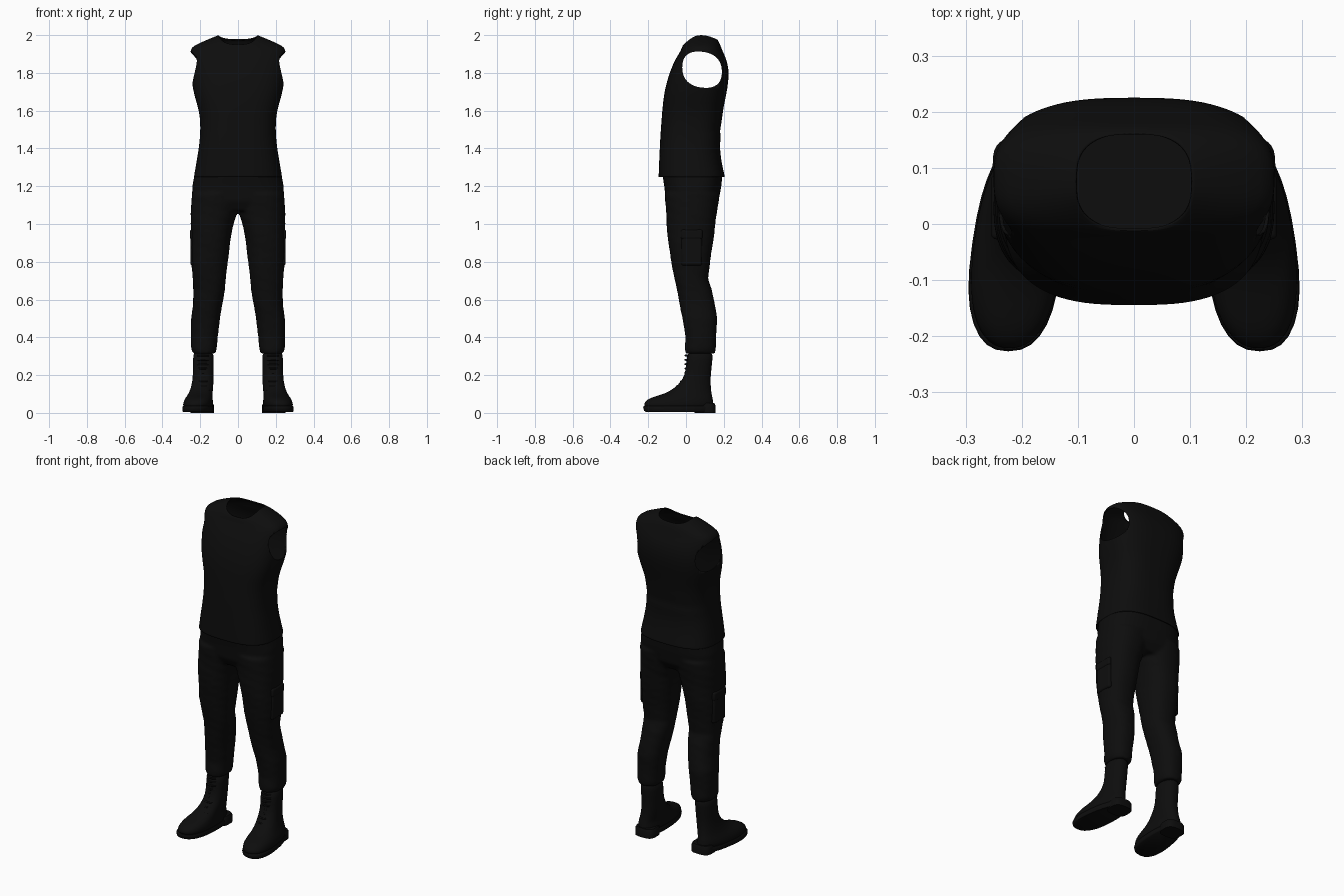
import bpy, bmesh, math
from mathutils import Vector

cube = bpy.data.objects.get("Cube")
if cube:
    bpy.data.objects.remove(cube)

black = bpy.data.materials.new("black")
black.use_nodes = True
black.diffuse_color = (0.004, 0.004, 0.004, 1)
bsdf = black.node_tree.nodes["Principled BSDF"]
bsdf.inputs["Base Color"].default_value = black.diffuse_color


def signed_pow(v, p):
    return math.copysign(abs(v) ** p, v)


def loft(bm, rings, sides=32, power=2.5, taper=0, caps=True, ripple=0):
    """Stack rings of (z, left x, right x, front y, back y, front drop, back drop)."""
    loops = []
    for row in rings:
        z, xa, xb, yf, yb, df, db = (tuple(row) + (0, 0))[:7]
        loop = []
        for i in range(sides):
            a = math.tau * i / sides
            u = signed_pow(math.cos(a), 2 / power)
            v = signed_pow(math.sin(a), 2 / power)
            wide = 1 - taper * v
            drop = df * v * v if v < 0 else db * v * v
            fold = 1 + ripple * math.sin(3 * a + 70 * z) * math.sin(40 * z + a)
            loop.append(bm.verts.new(((xa + xb) / 2 + u * wide * fold * (xb - xa) / 2,
                                      (yf + yb) / 2 + v * fold * (yb - yf) / 2, z - drop)))
        loops.append(loop)
    for low, high in zip(loops, loops[1:]):
        for i in range(sides):
            j = (i + 1) % sides
            bm.faces.new((low[i], low[j], high[j], high[i]))
    if caps:
        bm.faces.new(loops[0][::-1])
        bm.faces.new(loops[-1])


def finish(bm, name, mirror=False, subsurf=0):
    mesh = bpy.data.meshes.new(name)
    bm.to_mesh(mesh)
    bm.free()
    obj = bpy.data.objects.new(name, mesh)
    bpy.context.collection.objects.link(obj)
    mesh.materials.append(black)
    for poly in mesh.polygons:
        poly.use_smooth = True
    if subsurf:
        obj.modifiers.new("Smooth form", "SUBSURF").levels = subsurf
        obj.modifiers[-1].render_levels = subsurf
    if mirror:
        obj.modifiers.new("Other side", "MIRROR")
    return obj


def sharpen(obj, degrees=40):
    bpy.ops.object.select_all(action="DESELECT")
    obj.select_set(True)
    bpy.context.view_layer.objects.active = obj
    bpy.ops.object.shade_smooth_by_angle(angle=math.radians(degrees))


# Sleeveless shirt: hem, waist, chest, shoulders, neckline
bm = bmesh.new()
profile = [
    (1.25, .233, -.145, .205), (1.26, .232, -.145, .204), (1.34, .218, -.142, .185),
    (1.42, .205, -.138, .178), (1.46, .202, -.136, .186), (1.49, .2, -.134, .178),
    (1.53, .2, -.131, .188), (1.6, .205, -.126, .195), (1.68, .232, -.118, .212),
    (1.75, .245, -.103, .225), (1.82, .251, -.08, .227), (1.88, .253, -.055, .212, .005),
    (1.925, .253, -.035, .195, .02, .015), (1.945, .235, -.024, .185, .018, .005),
    (1.975, .165, -.018, .172, .03, .005), (1.997, .112, -.012, .163, .045, .018),
    (2.0, .104, -.008, .16, .05, .022)]
loft(bm, [(z, -w, w, *rest) for z, w, *rest in profile], sides=48, power=2.8, caps=False)
shirt = finish(bm, "sleeveless_shirt", subsurf=1)
shell = shirt.modifiers.new("Cloth", "SOLIDIFY")
shell.thickness = 0.006

# Armhole cutter: oval tube running across both sides
bm = bmesh.new()
for x in (-.4, .4):
    oval = []
    for i in range(40):
        a = math.tau * i / 40
        y = signed_pow(math.cos(a), .85)
        z = signed_pow(math.sin(a), .85)
        oval.append(bm.verts.new((x, .085 + .105 * y, 1.817 + .095 * z - .012 * y)))
    bm.faces.new(oval)
bm.verts.ensure_lookup_table()
for i in range(40):
    j = (i + 1) % 40
    bm.faces.new((bm.verts[i], bm.verts[j], bm.verts[40 + j], bm.verts[40 + i]))
bmesh.ops.recalc_face_normals(bm, faces=bm.faces)
cutter = finish(bm, "armhole_cutter")
cutter.hide_render = True
cutter.hide_set(True)
cut = shirt.modifiers.new("Armholes", "BOOLEAN")
cut.operation = "DIFFERENCE"
cut.object = cutter
sharpen(shirt, 50)

# Trousers: seat and two legs fused into one cloth surface
bm = bmesh.new()
seat = [(1.07, .225, -.08, .14), (1.12, .242, -.107, .172), (1.2, .242, -.115, .187),
        (1.28, .226, -.128, .195)]
loft(bm, [(z, -w, w, f, b) for z, w, f, b in seat], sides=48, power=2.7)
leg = [(.315, .118, .24, -.002, .152), (.34, .112, .249, -.006, .158), (.4, .108, .249, -.003, .16),
       (.5, .095, .249, -.018, .165), (.58, .082, .237, -.035, .152), (.65, .07, .236, -.048, .138),
       (.71, .064, .24, -.06, .116), (.8, .054, .248, -.079, .128), (.9, .042, .25, -.093, .143),
       (1.0, .024, .25, -.103, .155), (1.07, .002, .249, -.106, .166), (1.16, -.02, .246, -.112, .178)]
dense = []
for a, b in zip(leg, leg[1:]):
    dense += [Vector(a).lerp(Vector(b), k / 4) for k in range(4)]
dense.append(Vector(leg[-1]))
for side in (1, -1):
    rows = [(r[0], *sorted((side * r[1], side * r[2])), r[3], r[4]) for r in dense]
    loft(bm, rows, sides=36, power=2.3, ripple=.018)
trousers = finish(bm, "trousers")
fuse = trousers.modifiers.new("Fuse", "REMESH")
fuse.mode = "VOXEL"
fuse.voxel_size = .009
fuse.use_smooth_shade = True
soft = trousers.modifiers.new("Soften", "SMOOTH")
soft.factor = .5
soft.iterations = 5


def rounded_box(name, centre, size, bevel):
    bm = bmesh.new()
    bmesh.ops.create_cube(bm, size=1)
    for v in bm.verts:
        v.co = Vector(centre) + Vector([c * s for c, s in zip(v.co, size)])
    obj = finish(bm, name, mirror=True)
    edge = obj.modifiers.new("Rounded", "BEVEL")
    edge.width = bevel
    edge.segments = 3
    sharpen(obj)


# Cargo pockets on the outer thighs
rounded_box("cargo_pocket", (.237, .03, .87), (.03, .11, .18), .012)
rounded_box("pocket_flap", (.239, .03, .945), (.032, .115, .05), .01)

# Boots: foot and shaft, sole, heel
bm = bmesh.new()
boot = [(.02, .133, .284, -.222, .145), (.045, .13, .286, -.225, .147), (.068, .132, .281, -.212, .143),
        (.085, .136, .272, -.175, .14), (.1, .136, .262, -.115, .136), (.13, .133, .25, -.062, .132),
        (.17, .13, .241, -.022, .13), (.21, .13, .238, -.003, .132), (.28, .128, .238, .002, .14),
        (.335, .13, .236, .008, .144)]


def splay(bm):
    """Turn the toes outward, fading out toward the ankle."""
    for v in bm.verts:
        v.co.x += (-.02 - v.co.y) * .1 * max(0, 1 - v.co.z / .15)


loft(bm, boot, power=2.3, taper=.12)
splay(bm)
finish(bm, "boot", mirror=True, subsurf=1)

bm = bmesh.new()
loft(bm, [(.006, .132, .284, -.215, .148), (.012, .128, .287, -.222, .152),
          (.03, .128, .287, -.227, .152), (.036, .131, .284, -.224, .149)], power=2.4, taper=.12)
splay(bm)
sharpen(finish(bm, "sole", mirror=True), 60)

bm = bmesh.new()
loft(bm, [(0, .128, .252, .045, .156), (.04, .128, .252, .045, .156), (.052, .134, .246, .05, .15)],
     power=3.2)
sharpen(finish(bm, "heel", mirror=True))

# Laces: short bars bowed across the front of each shaft
for side in (1, -1):
    for n in range(9):
        rise = n * .023
        front = -.072 + .069 * min(1, rise / .08) ** .8
        path = bpy.data.curves.new("lace", "CURVE")
        path.dimensions = "3D"
        path.bevel_depth = .005
        path.bevel_resolution = 2
        path.use_fill_caps = True
        path.materials.append(black)
        line = path.splines.new("POLY")
        line.points.add(6)
        for k, p in enumerate(line.points):
            t = k / 3 - 1
            p.co = (side * (.185 + .03 * t), front + .014 * t * t, .12 + rise, 1)
        bpy.context.collection.objects.link(bpy.data.objects.new("lace", path))
